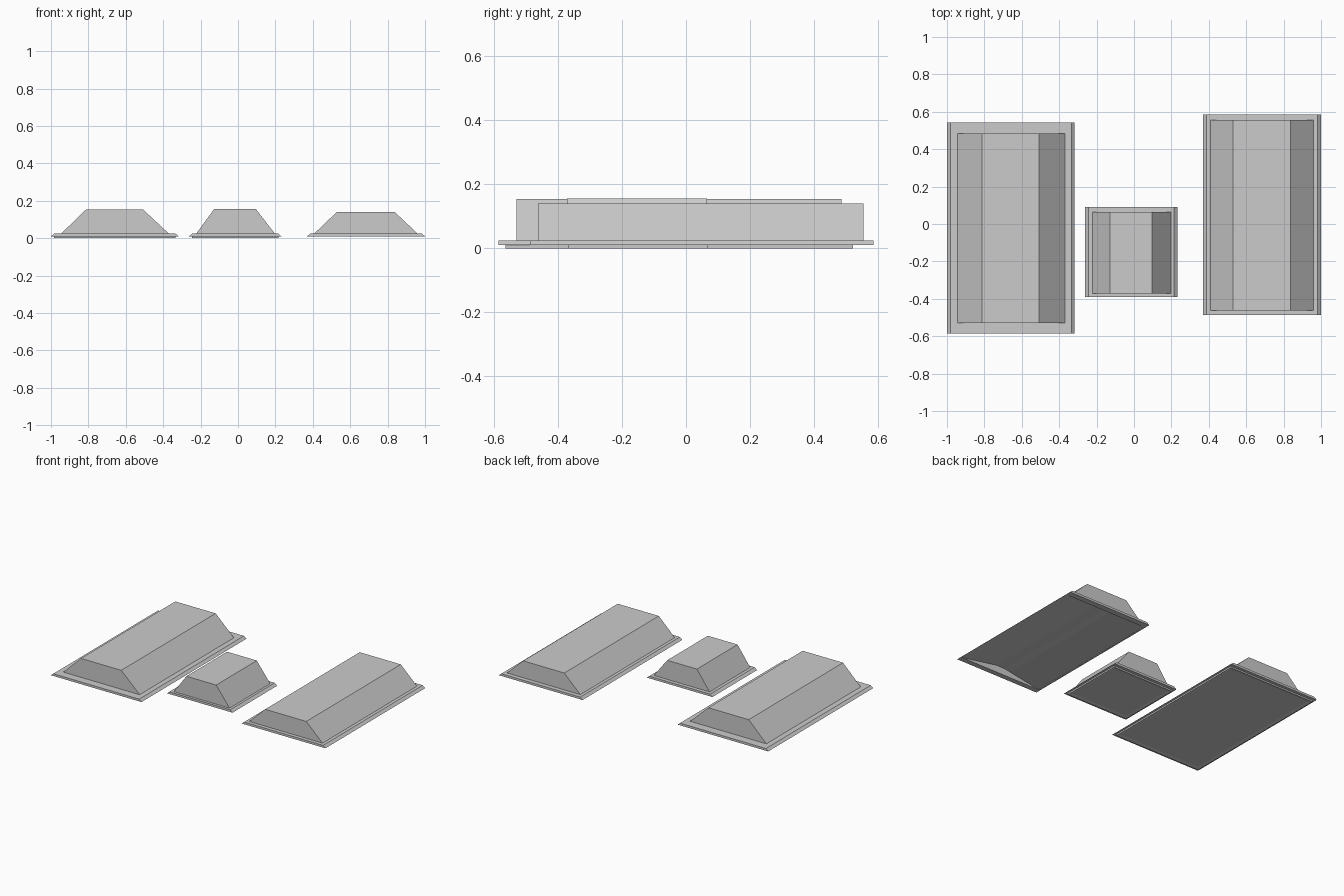
import bpy, bmesh, math

if "Cube" in bpy.data.objects:
    bpy.data.objects.remove(bpy.data.objects["Cube"])


def prism(name, profile, y0, y1, recess=None):
    """Extrude an (x, z) profile along y, optionally recessing the underside."""
    bm = bmesh.new()
    verts = [bm.verts.new((x, y0, z)) for x, z in profile]
    face = bm.faces.new(verts)
    ext = bmesh.ops.extrude_face_region(bm, geom=[face])
    moved = [g for g in ext["geom"] if isinstance(g, bmesh.types.BMVert)]
    bmesh.ops.translate(bm, verts=moved, vec=(0, y1 - y0, 0))
    bmesh.ops.recalc_face_normals(bm, faces=bm.faces[:])
    if recess:
        under = min(bm.faces, key=lambda f: f.normal.z)
        ring = bmesh.ops.inset_individual(bm, faces=[under], thickness=recess)
        bmesh.ops.translate(bm, verts=under.verts[:], vec=(0, 0, 0.005))
    mesh = bpy.data.meshes.new(name)
    bm.to_mesh(mesh)
    bm.free()
    obj = bpy.data.objects.new(name, mesh)
    bpy.context.collection.objects.link(obj)
    return obj


def trapezoid(x0, x1, z0, t0, t1, z1):
    return [(x0, z0), (x1, z0), (t1, z1), (t0, z1)]


def block(name, flange, body, top, height, foot=True):
    """Sloped block on a thin bevelled flange; vertical ends in y."""
    fx0, fx1, fy0, fy1 = flange
    bx0, bx1, by0, by1 = body
    parts = [
        prism(name + "_flange",
              trapezoid(fx0, fx1, 0.01, fx0 + 0.018, fx1 - 0.018, 0.025), fy0, fy1),
        prism(name + "_body",
              trapezoid(bx0, bx1, 0.025, top[0], top[1], height), by0, by1),
    ]
    if foot:
        m = 0.016
        parts.append(prism(name + "_foot",
                           trapezoid(fx0 + m, fx1 - m, 0, fx0 + m, fx1 - m, 0.01),
                           fy0 + m + 0.005, fy1 - m - 0.005, recess=0.03))
    return parts


# Left long block and small middle block, both with a recessed foot
block("left_block", (-1.0, -0.317, -0.585, 0.543),
      (-0.945, -0.37, -0.53, 0.485), (-0.812, -0.508), 0.154)
block("middle_block", (-0.262, 0.232, -0.39, 0.09),
      (-0.223, 0.197, -0.372, 0.065), (-0.128, 0.096), 0.155)

# Right long block, with a shallow arched hollow underneath
right = block("right_block", (0.369, 1.0, -0.487, 0.585),
              (0.408, 0.96, -0.462, 0.555), (0.528, 0.838), 0.14, foot=False)
arch = [(0.38, 0.0), (0.989, 0.0), (0.989, 0.011), (0.76, 0.05),
        (0.72, 0.058), (0.65, 0.058), (0.61, 0.05), (0.38, 0.011)]
hollow = prism("hollow_cutter", arch, -0.452, 0.545)
hollow.hide_render = True
hollow.hide_viewport = True
for part in right:
    mod = part.modifiers.new("hollow", 'BOOLEAN')
    mod.operation = 'DIFFERENCE'
    mod.solver = 'EXACT'
    mod.object = hollow
